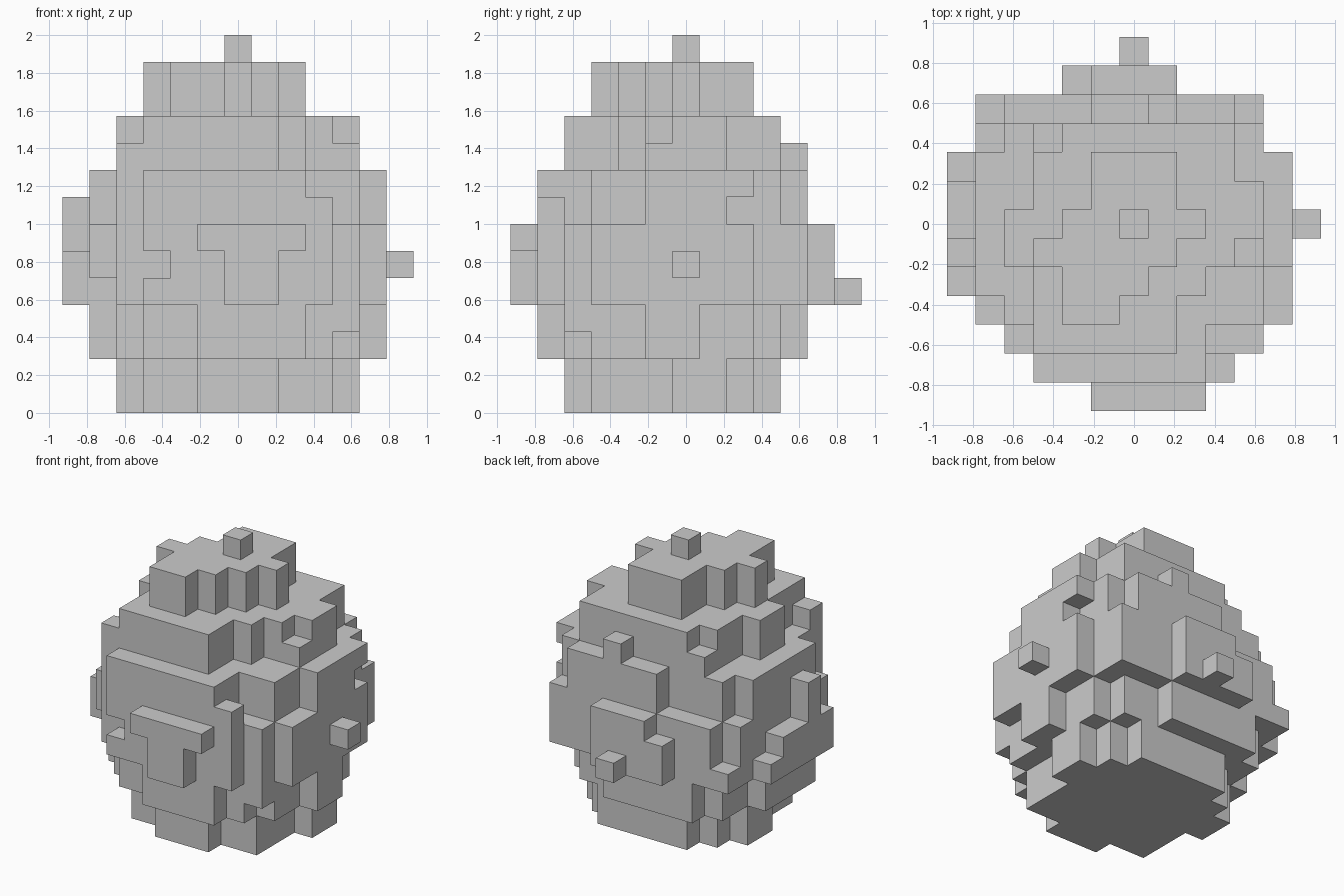
import bpy, bmesh
from mathutils import Vector

if "Cube" in bpy.data.objects:
    bpy.data.objects.remove(bpy.data.objects["Cube"])

U = 1 / 7          # edge of one block
cells = set()


def layer(z0, z1, y_top, *rows):
    """Fill levels z0..z1; each row is an (x_first, x_last) span, going from back to front."""
    for i, (a, b) in enumerate(rows):
        for z in range(z0, z1 + 1):
            cells.update((x, y_top - i, z) for x in range(a, b + 1))


def box(xs, ys, zs):
    """Add a small bump of blocks, inclusive ranges."""
    for x in range(xs[0], xs[1] + 1):
        for y in range(ys[0], ys[1] + 1):
            cells.update((x, y, z) for z in range(zs[0], zs[1] + 1))


# stacked round layers, bottom to top
layer(0, 1, 3, (-2, 2), (-3, 3), (-4, 4), (-4, 4), (-3, 3), (-3, 3), (-3, 3), (-1, 1))
layer(2, 3, 4, (-3, 1), (-4, 3), (-4, 4), (-5, 4), (-5, 5), (-5, 5), (-5, 4),
      (-4, 4), (-3, 3), (-1, 2))
layer(4, 6, 4, (-4, 4), (-5, 4), (-5, 5), (-5, 5), (-5, 5), (-5, 5), (-5, 5),
      (-5, 5), (-4, 4), (-3, 3))
layer(7, 8, 4, (-1, 3), (-4, 4), (-5, 5), (-5, 5), (-5, 5), (-5, 5), (-5, 4),
      (-4, 4), (-4, 2), (-3, 2))
layer(9, 10, 3, (-2, 3), (-3, 3), (-3, 4), (-4, 4), (-4, 3), (-3, 2), (-3, 1), (-3, 1))
layer(11, 12, 2, (-1, 1), (-1, 1), (-2, 2), (-3, 1), (-2, 0), (-2, -1))

# tip, front, back and side bumps
box((0, 0), (0, 0), (13, 13))
box((0, 1), (-6, -6), (4, 5))
box((-1, 2), (-6, -6), (6, 6))
box((-2, 1), (5, 5), (4, 5))
box((-1, 1), (5, 5), (6, 6))
box((0, 0), (6, 6), (4, 4))
box((6, 6), (0, 0), (5, 5))
box((-6, -6), (-2, 1), (4, 5))
box((-6, -6), (2, 2), (4, 4))
box((-6, -6), (-1, -1), (6, 7))

# single stray blocks and notches
cells |= {(4, -4, 3), (-5, 4, 4), (3, -5, 7), (-4, -4, 9), (4, -1, 9), (-3, 3, 9), (1, 4, 9)}
cells -= {(-3, -5, 5), (-5, -3, 4), (5, 2, 7)}

# outer skin: one quad for every block side that touches air
bm = bmesh.new()
verts = {}


def vert(p):
    key = tuple(round(c * 2) for c in p)
    if key not in verts:
        verts[key] = bm.verts.new(p * U)
    return verts[key]


for c in sorted(cells):
    centre = Vector(c) + Vector((0, 0, 0.5))
    for axis in range(3):
        for s in (-1, 1):
            n = Vector((0, 0, 0))
            n[axis] = s
            if tuple(c[k] + int(n[k]) for k in range(3)) in cells:
                continue
            u = Vector((0, 0, 0))
            u[(axis + 1) % 3] = 0.5
            v = n.cross(u)
            mid = centre + n * 0.5
            bm.faces.new([vert(mid + d) for d in (-u - v, u - v, u + v, -u + v)])

mesh = bpy.data.meshes.new("blocky_boulder")
bm.to_mesh(mesh)
bm.free()
bpy.context.collection.objects.link(bpy.data.objects.new("blocky_boulder", mesh))
